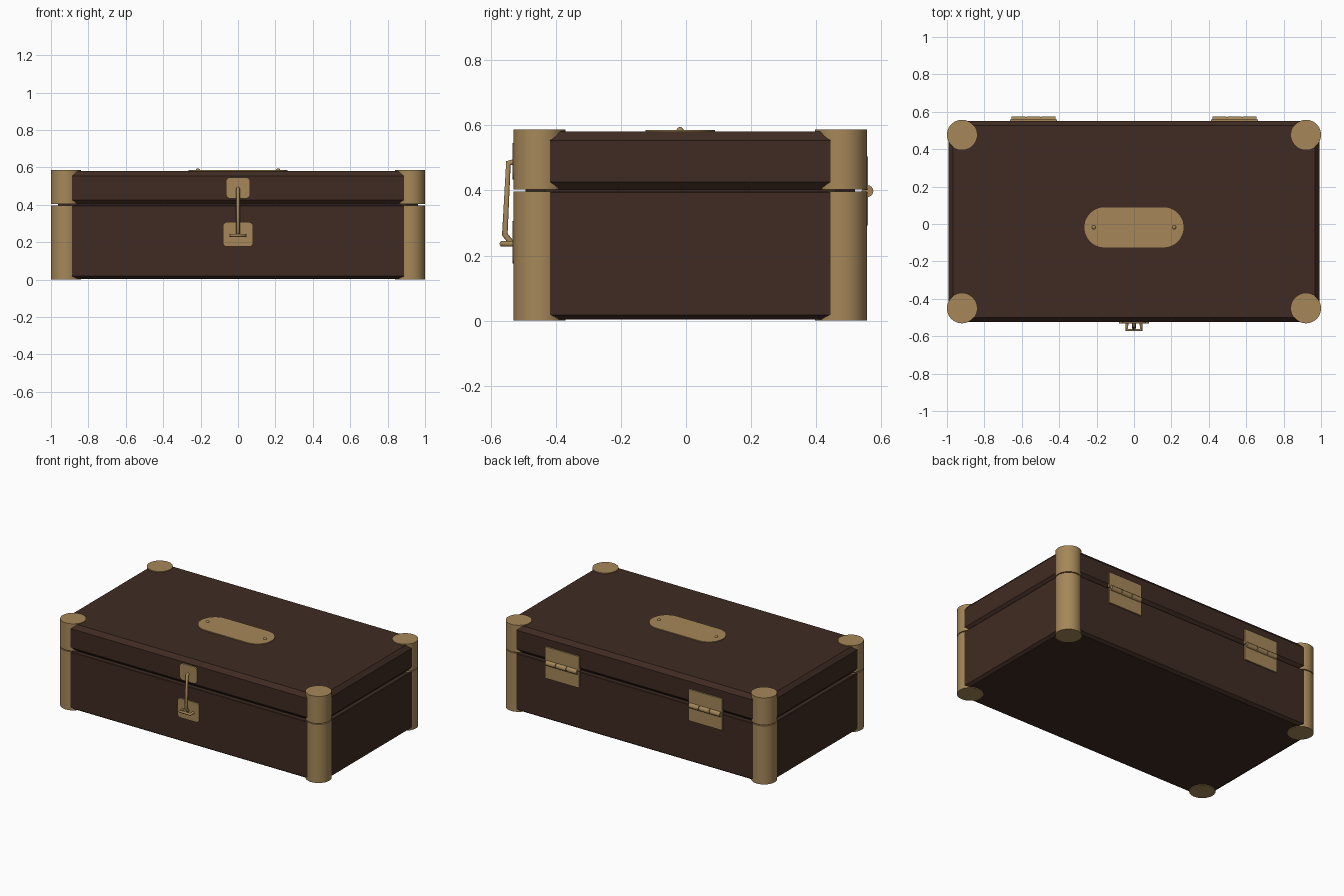
import bpy, bmesh, math
from mathutils import Vector

if "Cube" in bpy.data.objects:
    bpy.data.objects.remove(bpy.data.objects["Cube"])


def material(name, color, rough, metal):
    m = bpy.data.materials.new(name)
    m.use_nodes = True
    m.diffuse_color = color
    bsdf = m.node_tree.nodes["Principled BSDF"]
    bsdf.inputs["Base Color"].default_value = color
    bsdf.inputs["Roughness"].default_value = rough
    bsdf.inputs["Metallic"].default_value = metal
    return m


LEATHER = material("dark_leather", (0.05, 0.024, 0.016, 1), 0.6, 0)
BRASS = material("aged_brass", (0.38, 0.245, 0.1, 1), 0.4, 0)

CY = 0.013                 # depth centre of the case
HX, HY = 0.993, 0.537      # half width and half depth of the case
CORNER_X, CORNER_Y = 0.92, 0.464
RADIUS = 0.08


def finish(name, bm, mat, smooth=False):
    bmesh.ops.recalc_face_normals(bm, faces=bm.faces)
    mesh = bpy.data.meshes.new(name)
    bm.to_mesh(mesh)
    bm.free()
    obj = bpy.data.objects.new(name, mesh)
    bpy.context.collection.objects.link(obj)
    mesh.materials.append(mat)
    if smooth:
        bpy.ops.object.select_all(action="DESELECT")
        obj.select_set(True)
        bpy.context.view_layer.objects.active = obj
        bpy.ops.object.shade_smooth_by_angle(angle=math.radians(35))
    return obj


def case_shell(name, profile, cut=0.06):
    """Loft a corner-cut rectangle through (inset, height) steps."""
    bm = bmesh.new()
    rings = []
    for inset, z in profile:
        a, b = HX - inset, HY - inset
        quarter = [(a, b - cut), (a - cut, b)]
        pts = quarter + [(-x, y) for x, y in reversed(quarter)]
        pts += [(-x, -y) for x, y in pts]
        rings.append([bm.verts.new((x, y + CY, z)) for x, y in pts])
    for low, high in zip(rings, rings[1:]):
        for i in range(len(low)):
            j = (i + 1) % len(low)
            bm.faces.new((low[i], low[j], high[j], high[i]))
    bm.faces.new(rings[0])
    bm.faces.new(rings[-1])
    return finish(name, bm, LEATHER)


def rod(name, start, end, radius, mat=BRASS, sides=16):
    start, end = Vector(start), Vector(end)
    axis = end - start
    bm = bmesh.new()
    bmesh.ops.create_cone(bm, cap_ends=True, segments=sides, radius1=radius,
                          radius2=radius, depth=axis.length)
    turn = Vector((0, 0, 1)).rotation_difference(axis)
    bm.transform(turn.to_matrix().to_4x4())
    bmesh.ops.translate(bm, verts=bm.verts, vec=(start + end) / 2)
    return finish(name, bm, mat, True)


def plate(name, center, size, axis, radius=0):
    """Thin slab, its corners rounded around the thickness axis."""
    bm = bmesh.new()
    bmesh.ops.create_cube(bm, size=1)
    bmesh.ops.scale(bm, verts=bm.verts, vec=size)
    if radius:
        edges = [e for e in bm.edges
                 if abs((e.verts[0].co - e.verts[1].co)[axis]) > 1e-4]
        bmesh.ops.bevel(bm, geom=edges, offset=radius, segments=12,
                        profile=0.5, affect="EDGES")
    bmesh.ops.translate(bm, verts=bm.verts, vec=center)
    return finish(name, bm, BRASS, radius > 0)


def tube(name, points, radius):
    curve = bpy.data.curves.new(name, "CURVE")
    curve.dimensions = "3D"
    curve.bevel_depth = radius
    curve.bevel_resolution = 3
    curve.use_fill_caps = True
    spline = curve.splines.new("POLY")
    spline.points.add(len(points) - 1)
    for p, co in zip(spline.points, points):
        p.co = (*co, 1)
    obj = bpy.data.objects.new(name, curve)
    bpy.context.collection.objects.link(obj)
    curve.materials.append(BRASS)
    return obj


# Case body, lid and the recessed lining that fills the seam
case_shell("base", [(0.02, 0.004), (0, 0.018), (0, 0.394), (0.004, 0.397)])
case_shell("lid", [(0.022, 0.403), (0, 0.426), (0, 0.554), (0.024, 0.581)])
case_shell("seam_lining", [(0.03, 0.38), (0.03, 0.42)])

# Corner caps, split at the seam
for sx, side in ((1, "left"), (-1, "right")):
    for sy, end in ((-1, "front"), (1, "back")):
        x, y = sx * CORNER_X, CY + sy * CORNER_Y
        for part, z0, z1 in (("base", 0, 0.397), ("lid", 0.403, 0.587)):
            rod(f"{part}_corner_{end}_{side}", (x, y, z0), (x, y, z1),
                RADIUS, sides=48)

# Plate on the lid with two domed screws
plate("lid_plate", (0, -0.018, 0.581), (0.53, 0.214, 0.011), 2, 0.1065)
for sx, side in ((1, "left"), (-1, "right")):
    bm = bmesh.new()
    bmesh.ops.create_uvsphere(bm, u_segments=16, v_segments=10, radius=0.011)
    bmesh.ops.translate(bm, verts=bm.verts, vec=(sx * 0.215, -0.018, 0.584))
    finish(f"lid_screw_{side}", bm, BRASS, True)

# Latch: two plates, a swinging hook and the staple it catches
plate("latch_upper_plate", (0, -0.526, 0.49), (0.13, 0.014, 0.113), 1, 0.025)
plate("latch_lower_plate", (0, -0.526, 0.241), (0.16, 0.014, 0.131), 1, 0.02)
tube("latch_hook", [(0, -0.53, 0.487), (0, -0.546, 0.484),
                    (0, -0.557, 0.265), (0, -0.536, 0.238)], 0.0095)
tube("latch_staple", [(-0.038, -0.526, 0.236), (-0.038, -0.567, 0.236),
                      (0.038, -0.567, 0.236), (0.038, -0.526, 0.236)], 0.0085)

# Back hinges: two leaves and a three-knuckle barrel
for sx, side in ((1, "left"), (-1, "right")):
    x = sx * 0.537
    plate(f"hinge_upper_leaf_{side}", (x, 0.553, 0.4535),
          (0.253, 0.014, 0.103), 1)
    plate(f"hinge_lower_leaf_{side}", (x, 0.553, 0.3435),
          (0.253, 0.014, 0.103), 1)
    rod(f"hinge_pin_{side}", (x - 0.11, 0.558, 0.398),
        (x + 0.11, 0.558, 0.398), 0.012)
    for i in (-1, 0, 1):
        c = x + i * 0.08
        rod(f"hinge_knuckle_{i + 2}_{side}", (c - 0.037, 0.558, 0.398),
            (c + 0.037, 0.558, 0.398), 0.018)
